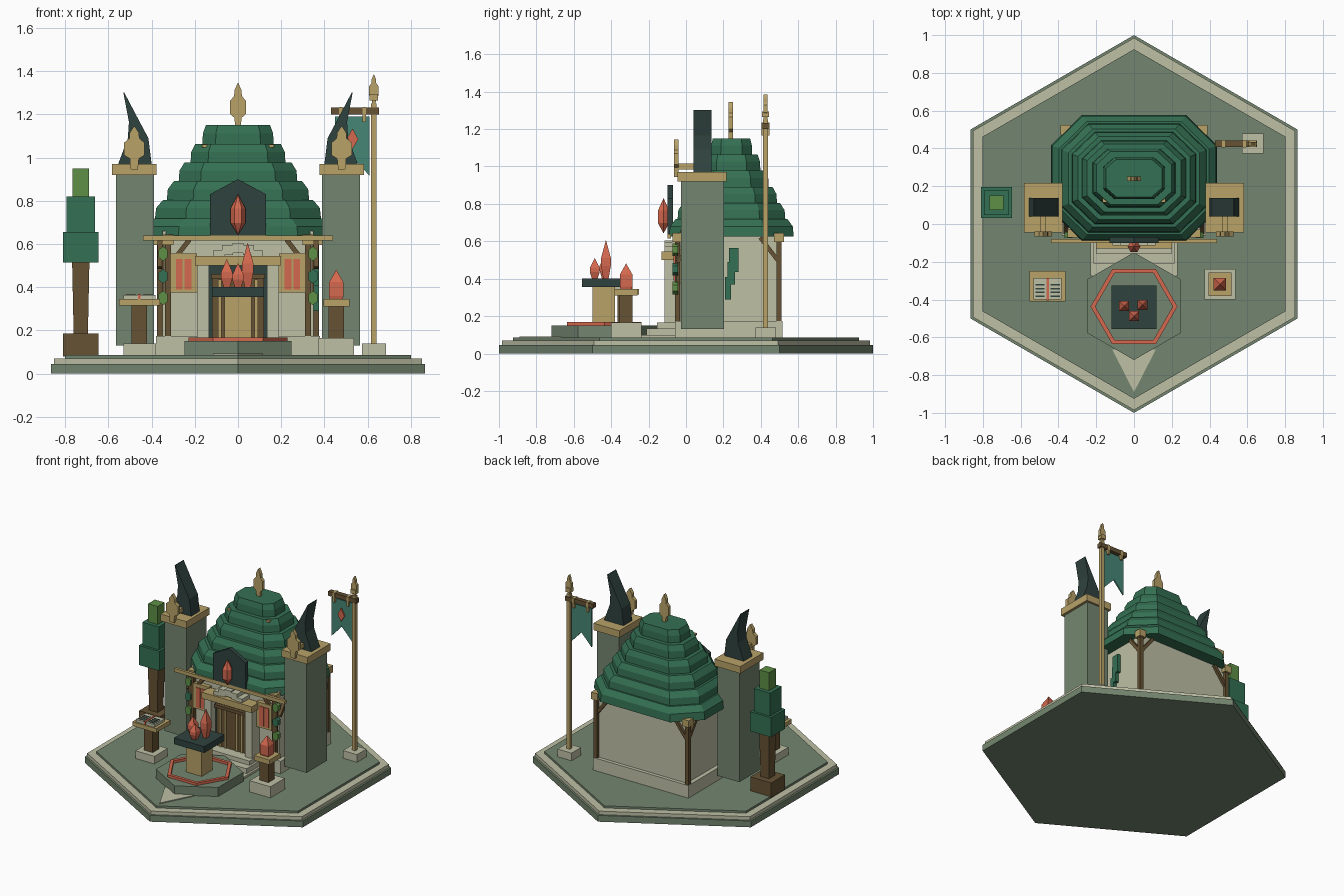
import bpy, bmesh, math
from mathutils import Vector


def mat(name, r, g, b):
    m = bpy.data.materials.new(name)
    m.diffuse_color = [(c / 255 / 12.92 if c < 11 else ((c / 255 + 0.055) / 1.055) ** 2.4) for c in (r, g, b)] + [1]
    return m


STONE = mat("moss stone", 116, 134, 112)
CREAM = mat("pale stone", 190, 192, 165)
ROOF = mat("roof green", 52, 112, 83)
DARK = mat("dark slate", 47, 66, 62)
GOLD = mat("gold wood", 184, 162, 104)
BROWN = mat("brown wood", 102, 82, 52)
RED = mat("coral crystal", 212, 104, 78)
LEAF = mat("leaf green", 94, 143, 70)
TEAL = mat("teal cloth", 70, 134, 117)


def make(name, m, verts, faces):
    me = bpy.data.meshes.new(name)
    me.from_pydata(verts, [], faces)
    bm = bmesh.new()
    bm.from_mesh(me)
    bmesh.ops.recalc_face_normals(bm, faces=bm.faces)
    bm.to_mesh(me)
    bm.free()
    me.materials.append(m)
    ob = bpy.data.objects.new(name, me)
    bpy.context.collection.objects.link(ob)
    return ob


def loft(name, m, rings):
    """Closed solid through rings of equal point count."""
    n = len(rings[0])
    verts = [p for r in rings for p in r]
    faces = [list(range(n)), list(range(len(verts) - n, len(verts)))]
    for k in range(len(rings) - 1):
        for i in range(n):
            j = (i + 1) % n
            faces.append([k * n + i, k * n + j, k * n + n + j, k * n + n + i])
    return make(name, m, verts, faces)


def box(name, m, x0, x1, y0, y1, z0, z1):
    ring = [(x0, y0), (x1, y0), (x1, y1), (x0, y1)]
    return loft(name, m, [[(x, y, z) for x, y in ring] for z in (z0, z1)])


def plate(name, m, pts, y0, y1):
    """Extrude an x-z outline along y."""
    return loft(name, m, [[(x, y, z) for x, z in pts] for y in (y0, y1)])


def poly(cx, cy, r, z, n=6, a0=math.pi / 2):
    return [(cx + r * math.cos(a0 + i * math.tau / n), cy + r * math.sin(a0 + i * math.tau / n), z) for i in range(n)]


def bar(name, m, a, b, t):
    """Square bar between two points."""
    a, b = Vector(a), Vector(b)
    d = (b - a).normalized()
    u = d.cross(Vector((0.3, 0.4, 0.866)) if abs(d.z) < 0.5 else Vector((0, 1, 0))).normalized() * t
    v = d.cross(u).normalized() * t
    return loft(name, m, [[p + u + v, p - u + v, p - u - v, p + u - v] for p in (a, b)])


def gem(name, x, y, z0, z1, r, n=4, foot=0.12, waist=0.55, base=0.7):
    a0 = math.pi / 4 if n == 4 else 0
    h = z1 - z0
    return loft(name, RED, [poly(x, y, q * r, z0 + f * h, n, a0)
                            for f, q in ((0, base), (foot, 1), (waist, 1), (1, 0.02))])


# Hexagonal platform
for nm, m, r, z0, z1 in (("platform_base", STONE, 1.0, 0, 0.045), ("platform_rim", CREAM, 0.985, 0.045, 0.07),
                         ("platform_top", STONE, 0.925, 0.07, 0.085)):
    loft(nm, m, [poly(0, 0, r, z0), poly(0, 0, r, z1)])
loft("path_wedge", CREAM, [[(-0.115, -0.665, z), (0, -0.89, z), (0.115, -0.665, z)] for z in (0.08, 0.092)])

# House body and steps
box("plinth", CREAM, -0.38, 0.38, -0.06, 0.515, 0.08, 0.175)
box("walls", CREAM, -0.35, 0.35, -0.03, 0.49, 0.175, 0.66)
for i, (w, y, z) in enumerate(((0.23, -0.275, 0.1), (0.215, -0.21, 0.135), (0.2, -0.155, 0.165))):
    box("step_%d" % i, CREAM, -w, w, y, -0.05, 0.08, z)

# Doorway
box("door_recess", DARK, -0.14, 0.14, -0.065, -0.03, 0.16, 0.51)
box("door", BROWN, -0.12, 0.12, -0.075, -0.06, 0.16, 0.45)
box("door_hood", BROWN, -0.125, 0.125, -0.09, -0.06, 0.44, 0.462)
box("door_lintel", GOLD, -0.2, 0.2, -0.13, -0.04, 0.5, 0.545)
for x in (-0.085, -0.045, 0.045, 0.085):
    box("door_strip", GOLD, x - 0.008, x + 0.008, -0.083, -0.07, 0.16, 0.435)
for i in range(5):
    a = math.radians(40 + 25 * i)
    x, z = 0.115 * math.cos(a), 0.485 + 0.095 * math.sin(a)
    box("arch_stone", CREAM, x - 0.025, x + 0.025, -0.115, -0.03, z - 0.022, z + 0.025)

# Roof of stacked octagonal tiers
for i in range(6):
    hx, hy, z = 0.44 - 0.055 * i, 0.333 - 0.0445 * i, 0.625 + 0.0865 * i
    rings = []
    for s, zz in ((1, z), (0.985, z + 0.055), (0.9, z + 0.093)):
        a, b = hx * s, hy * s
        c, d = a * 0.63, b * 0.52
        rings.append([(x, 0.243 + y, zz) for x, y in ((-c, -b), (c, -b), (a, -d), (a, d), (c, b), (-c, b), (-a, d), (-a, -d))])
    loft("roof_tier_%d" % i, ROOF, rings)
box("ridge_trim", GOLD, -0.167, 0.167, 0.115, 0.135, 1.046, 1.06)
box("eave_beam", GOLD, -0.44, 0.44, -0.1, -0.08, 0.615, 0.64)


def ornament(name, x, y0, y1, z, w, h):
    half = [(0.35, 0), (0.45, 0.25), (1, 0.33), (1, 0.62), (0.5, 0.72), (0.45, 0.85), (0.03, 1)]
    pts = [(x + w * p, z + h * q) for p, q in half] + [(x - w * p, z + h * q) for p, q in reversed(half)]
    plate(name, GOLD, pts, y0, y1)


ornament("roof_finial", 0, 0.228, 0.252, 1.13, 0.036, 0.215)

# Gable shield with crystal
plate("gable_shield", DARK, [(-0.13, 0.635), (0.13, 0.635), (0.13, 0.83), (0, 0.9), (-0.13, 0.83)], -0.1, -0.07)
gem("gable_crystal", 0, -0.12, 0.645, 0.83, 0.034, 6, 0.28, 0.65, 0.05)

for s in (-1, 1):
    # Door jambs
    box("door_jamb", CREAM, *sorted((s * 0.135, s * 0.19)), -0.115, -0.03, 0.08, 0.5)
    # Windows
    box("window_frame", GOLD, *sorted((s * 0.19, s * 0.31)), -0.06, -0.025, 0.375, 0.555)
    for x in (0.231, 0.272):
        box("window_pane", RED, s * x - 0.016, s * x + 0.016, -0.066, -0.055, 0.39, 0.53)
    # Corner posts with braces
    for px, py, dy in ((0.325, -0.045, 1), (0.362, 0.497, -1)):
        x = s * px
        box("corner_post", BROWN, x - 0.014, x + 0.014, py - 0.014, py + 0.014, 0.17, 0.61)
        box("post_cap", GOLD, x - 0.026, x + 0.026, py - 0.026, py + 0.026, 0.595, 0.645)
        bar("post_brace", BROWN, (x, py, 0.49), (x - s * 0.1, py, 0.62), 0.011)
        bar("post_brace", BROWN, (s * 0.362, py, 0.49), (s * 0.362, py + dy * 0.1, 0.62), 0.011)
    # Hanging vines
    box("vine_stem", BROWN, s * 0.347 - 0.006, s * 0.347 + 0.006, -0.06, -0.048, 0.33, 0.6)
    for m, z in ((LEAF, 0.555), (ROOF, 0.45), (LEAF, 0.35)):
        plate("vine_leaf", m, [(s * 0.347 + 0.024 * math.sin(k * math.pi / 3), z + 0.034 * math.cos(k * math.pi / 3))
                               for k in range(6)], -0.073, -0.043)
    # Side towers
    box("tower", STONE, *sorted((s * 0.39, s * 0.565)), -0.028, 0.202, 0.13, 0.925)
    box("tower_cap", GOLD, *sorted((s * 0.378, s * 0.583)), -0.045, 0.217, 0.92, 0.97)
    rings = [[(s * a, 0.04, z), (s * b, 0.04, z), (s * b, 0.137, z), (s * a, 0.137, z)]
             for a, b, z in ((0.4, 0.555, 0.97), (0.415, 0.51, 1.09), (0.455, 0.505, 1.165), (0.527, 0.531, 1.302))]
    loft("tower_horn", DARK, rings)
    ornament("tower_emblem", s * 0.48, -0.065, -0.04, 0.945, 0.047, 0.2)
    box("emblem_bracket", GOLD, s * 0.48 - 0.015, s * 0.48 + 0.015, -0.05, 0.045, 0.985, 1.015)

# Ivy on the right wall
for y0, y1, z0, z1 in ((0.23, 0.282, 0.435, 0.565), (0.222, 0.262, 0.37, 0.49), (0.208, 0.24, 0.29, 0.41)):
    box("wall_ivy", ROOF, 0.345, 0.375, y0, y1, z0, z1)

# Fountain dais with crystals
loft("dais", STONE, [poly(0, -0.435, 0.285, z) for z in (0.08, 0.15)])
ring = [poly(0, -0.437, r, z, 6, 0) for r, z in ((0.23, 0.14), (0.23, 0.168), (0.205, 0.168), (0.205, 0.14))]
make("dais_ring", RED, [p for r in ring for p in r],
     [[k * 6 + i, k * 6 + (i + 1) % 6, (k + 1) % 4 * 6 + (i + 1) % 6, (k + 1) % 4 * 6 + i]
      for k in range(4) for i in range(6)])
box("altar_pillar", GOLD, -0.062, 0.062, -0.5, -0.38, 0.15, 0.355)
box("altar_slab", DARK, -0.12, 0.12, -0.555, -0.325, 0.355, 0.4)
for x, y, z in ((-0.052, -0.435, 0.53), (0.045, -0.428, 0.605), (0, -0.488, 0.51)):
    gem("altar_crystal", x, y, 0.395, z, 0.037, 4, 0.35, 0.55, 0.5)

# Lectern with open book
box("lectern_foot", CREAM, -0.53, -0.38, -0.405, -0.255, 0.08, 0.14)
box("lectern_post", BROWN, -0.492, -0.422, -0.365, -0.295, 0.14, 0.32)
box("lectern_top", GOLD, -0.552, -0.362, -0.41, -0.25, 0.315, 0.345)
for s in (-1, 1):
    x = -0.457 + s * 0.04
    box("book_page", CREAM, x - 0.034, x + 0.034, -0.4, -0.285, 0.345, 0.364)
    for k in range(4):
        box("book_line", DARK, x - 0.024, x + 0.024, -0.386 + 0.02 * k, -0.378 + 0.02 * k, 0.36, 0.367)
box("book_ribbon", RED, -0.463, -0.451, -0.405, -0.285, 0.345, 0.369)

# Crystal pedestal
box("pedestal_foot", CREAM, 0.373, 0.538, -0.4, -0.238, 0.08, 0.165)
box("pedestal_post", BROWN, 0.42, 0.49, -0.355, -0.285, 0.165, 0.32)
box("pedestal_top", GOLD, 0.395, 0.517, -0.382, -0.258, 0.31, 0.345)
gem("pedestal_crystal", 0.455, -0.32, 0.345, 0.48, 0.047, 4, 0.1, 0.58, 0.9)

# Square tree in a planter
box("planter", BROWN, -0.81, -0.645, 0.035, 0.19, 0.08, 0.185)
loft("tree_trunk", BROWN, [[(-0.728 + a * r, 0.113 + b * r, z) for a, b in ((-1, -1), (1, -1), (1, 1), (-1, 1))]
                           for r, z in ((0.033, 0.185), (0.04, 0.515))])
for nm, m, r, z0, z1 in (("tree_lower", ROOF, 0.082, 0.515, 0.655), ("tree_middle", ROOF, 0.065, 0.655, 0.82),
                         ("tree_top", LEAF, 0.038, 0.82, 0.95)):
    box(nm, m, -0.728 - r, -0.728 + r, 0.113 - r, 0.113 + r, z0, z1)

# Banner pole
box("pole_foot", CREAM, 0.573, 0.685, 0.372, 0.48, 0.08, 0.14)
box("pole", GOLD, 0.616, 0.642, 0.412, 0.438, 0.14, 1.25)
box("pole_collar", GOLD, 0.61, 0.648, 0.407, 0.443, 1.265, 1.295)
ornament("pole_finial", 0.629, 0.415, 0.435, 1.24, 0.022, 0.145)
box("crossbar", BROWN, 0.43, 0.652, 0.408, 0.442, 1.2, 1.232)
plate("banner", TEAL, [(0.45, 1.19), (0.61, 1.19), (0.61, 0.915), (0.53, 1.0), (0.45, 0.915)], 0.42, 0.43)
plate("banner_emblem", RED, [(0.53, 1.04), (0.557, 1.085), (0.53, 1.135), (0.503, 1.085)], 0.411, 0.421)
for x in (0.475, 0.585):
    box("banner_tie", GOLD, x - 0.008, x + 0.008, 0.404, 0.446, 1.165, 1.234)
